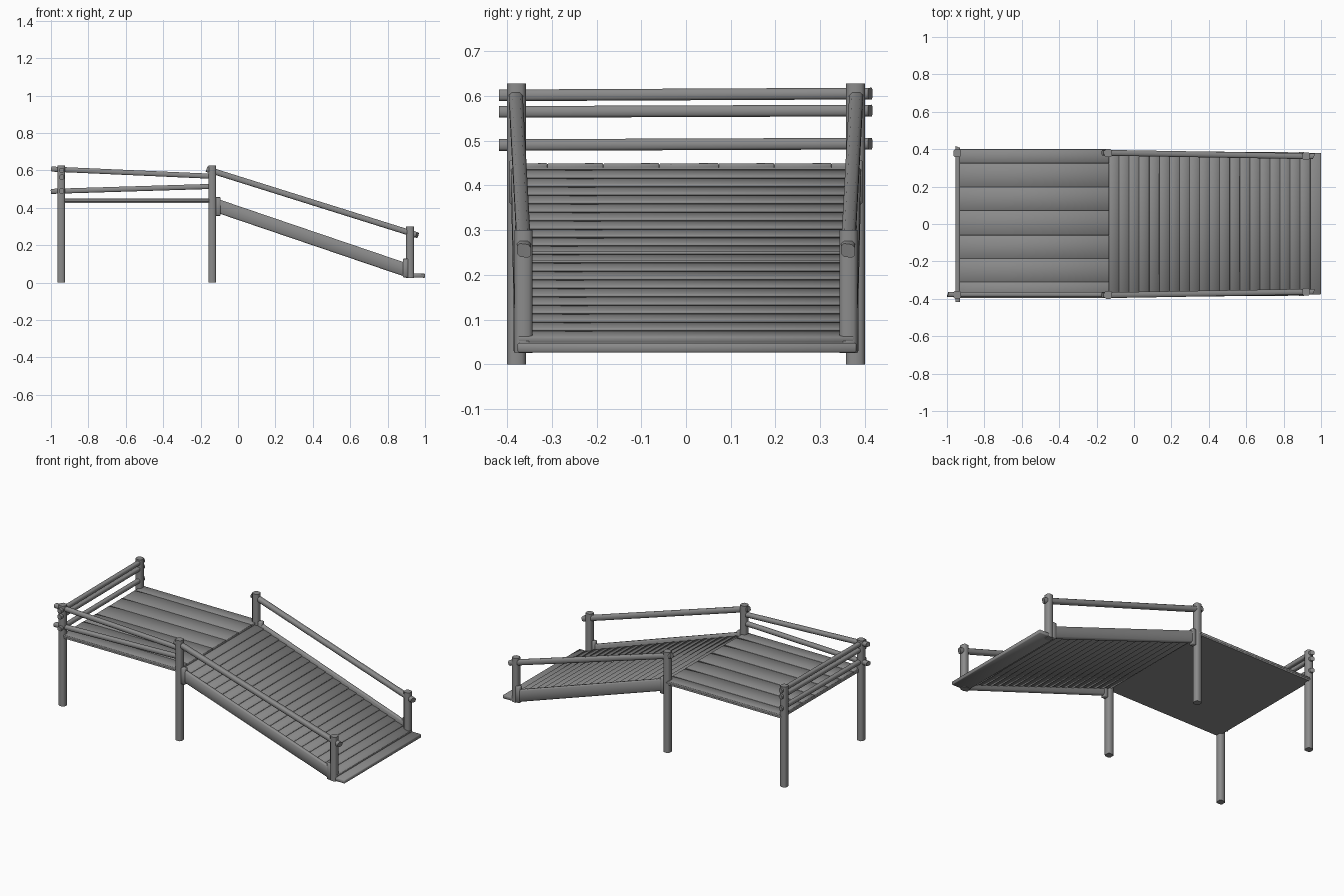
import bpy, bmesh
from math import atan2, pi
from mathutils import Vector, Matrix

if "Cube" in bpy.data.objects:
    bpy.data.objects.remove(bpy.data.objects["Cube"])

# Weathered dark grey timber
timber = bpy.data.materials.new("grey_timber")
timber.diffuse_color = (0.26, 0.26, 0.26, 1)
timber.use_nodes = True
timber.node_tree.nodes["Principled BSDF"].inputs["Base Color"].default_value = timber.diffuse_color


def finish(name, bm, smooth=False):
    bmesh.ops.recalc_face_normals(bm, faces=bm.faces)
    mesh = bpy.data.meshes.new(name)
    bm.to_mesh(mesh)
    bm.free()
    mesh.materials.append(timber)
    ob = bpy.data.objects.new(name, mesh)
    bpy.context.collection.objects.link(ob)
    if smooth:
        bpy.ops.object.select_all(action='DESELECT')
        ob.select_set(True)
        bpy.context.view_layer.objects.active = ob
        bpy.ops.object.shade_smooth_by_angle(angle=0.9)
    return ob


def pole(name, a, b, r, slant=0.0):
    """Square pole with wide chamfers from a to b; slant shears the far end cut."""
    a, b = Vector(a), Vector(b)
    d = b - a
    bm = bmesh.new()
    bmesh.ops.create_cube(bm, size=1)
    bm.transform(Matrix.Diagonal((2 * r, 2 * r, d.length, 1)))
    sides = [e for e in bm.edges if abs(e.verts[0].co.z - e.verts[1].co.z) > r]
    bmesh.ops.bevel(bm, geom=sides, offset=r * 0.42, segments=1, affect='EDGES')
    for v in bm.verts:
        if v.co.z > 0:
            v.co.z += slant * v.co.x
    rot = d.to_track_quat('Z', 'Y').to_matrix().to_4x4()
    bm.transform(Matrix.Translation((a + b) / 2) @ rot)
    return finish(name, bm, True)


def board(name, center, size, pitch=0.0, roll=0.0, bevel=0.003):
    """Bevelled plank, pitched about y and rolled about x."""
    bm = bmesh.new()
    bmesh.ops.create_cube(bm, size=1)
    bm.transform(Matrix.Diagonal((*size, 1)))
    if bevel:
        bmesh.ops.bevel(bm, geom=bm.edges[:], offset=bevel, segments=1, affect='EDGES')
    bm.transform(Matrix.Translation(center) @ Matrix.Rotation(pitch, 4, 'Y')
                 @ Matrix.Rotation(roll, 4, 'X'))
    return finish(name, bm, bevel > 0)


def beam(name, a, b, width, height):
    """Chamfered plank whose centre line runs from a to b, upright ends."""
    bm = bmesh.new()
    rings = []
    for p in (Vector(a), Vector(b)):
        rings.append([bm.verts.new(p + Vector((0, y * width / 2, z * height / 2)))
                      for y, z in ((-.5, -1), (.5, -1), (1, -.8), (1, .8),
                                   (.5, 1), (-.5, 1), (-1, .8), (-1, -.8))])
    for i in range(8):
        j = (i + 1) % 8
        bm.faces.new((rings[0][i], rings[0][j], rings[1][j], rings[1][i]))
    for ring in rings:
        bm.faces.new(ring)
    return finish(name, bm, True)


# Deck: flat slab below, slightly tilted boards along x on top
board("deck_base", (-0.537, 0.0025, 0.433), (0.806, 0.793, 0.014), bevel=0)
edges = [-0.395, -0.31, -0.185, -0.06, 0.073, 0.197, 0.325, 0.4]
for i, (y0, y1) in enumerate(zip(edges, edges[1:])):
    board(f"deck_board_{i}", (-0.537, (y0 + y1) / 2, 0.442),
          (0.806, y1 - y0, 0.014), roll=0.012, bevel=0.0015)

# Ramp slats, running along y, stepping down
slope = 0.352
pitch = atan2(slope, 1)
for i in range(20):
    x = -0.110 + i * 0.0538
    board(f"ramp_slat_{i}", (x, 0, 0.424 - slope * (x + 0.12)),
          (0.059, 0.75, 0.017), pitch=pitch - 0.09, bevel=0.002)

# Landing board at the foot of the ramp
board("landing_board", (0.945, 0.002, 0.038), (0.11, 0.757, 0.022), pitch=0.02)

for s, side in ((-1, "front"), (1, "back")):
    # Upright posts
    for x, label in ((-0.945, "end"), (-0.138, "middle")):
        pole(f"{side}_{label}_post", (x, s * 0.379, 0), (x, s * 0.379, 0.627), 0.021)
    pole(f"{side}_ramp_post", (0.92, s * 0.363, 0.025), (0.92, s * 0.363, 0.30), 0.0205)
    # Ramp stringer with its end blocks
    beam(f"{side}_ramp_stringer", (-0.115, s * 0.379, 0.412),
         (0.90, s * 0.371, 0.067), 0.024, 0.075)
    board(f"{side}_stringer_top_block", (-0.107, s * 0.379, 0.407), (0.028, 0.03, 0.10))
    board(f"{side}_stringer_foot_block", (0.896, s * 0.371, 0.078), (0.028, 0.03, 0.10))
    # Ramp handrail
    pole(f"{side}_ramp_handrail", (-0.168, s * 0.381, 0.607), (0.958, s * 0.362, 0.254),
         0.0155, slant=0.4)

# Guard rails on the front side of the deck
pole("front_upper_rail", (-0.122, -0.377, 0.568), (-0.995, -0.377, 0.607), 0.0135, 0.3)
pole("front_lower_rail", (-0.122, -0.377, 0.515), (-0.997, -0.377, 0.488), 0.0135, 0.3)

# Guard rails across the closed end
for label, z0, z1 in (("upper", 0.601, 0.605), ("middle", 0.564, 0.567), ("lower", 0.49, 0.493)):
    pole(f"end_{label}_rail", (-0.942, -0.418, z0), (-0.942, 0.412, z1), 0.013, 0.4)
